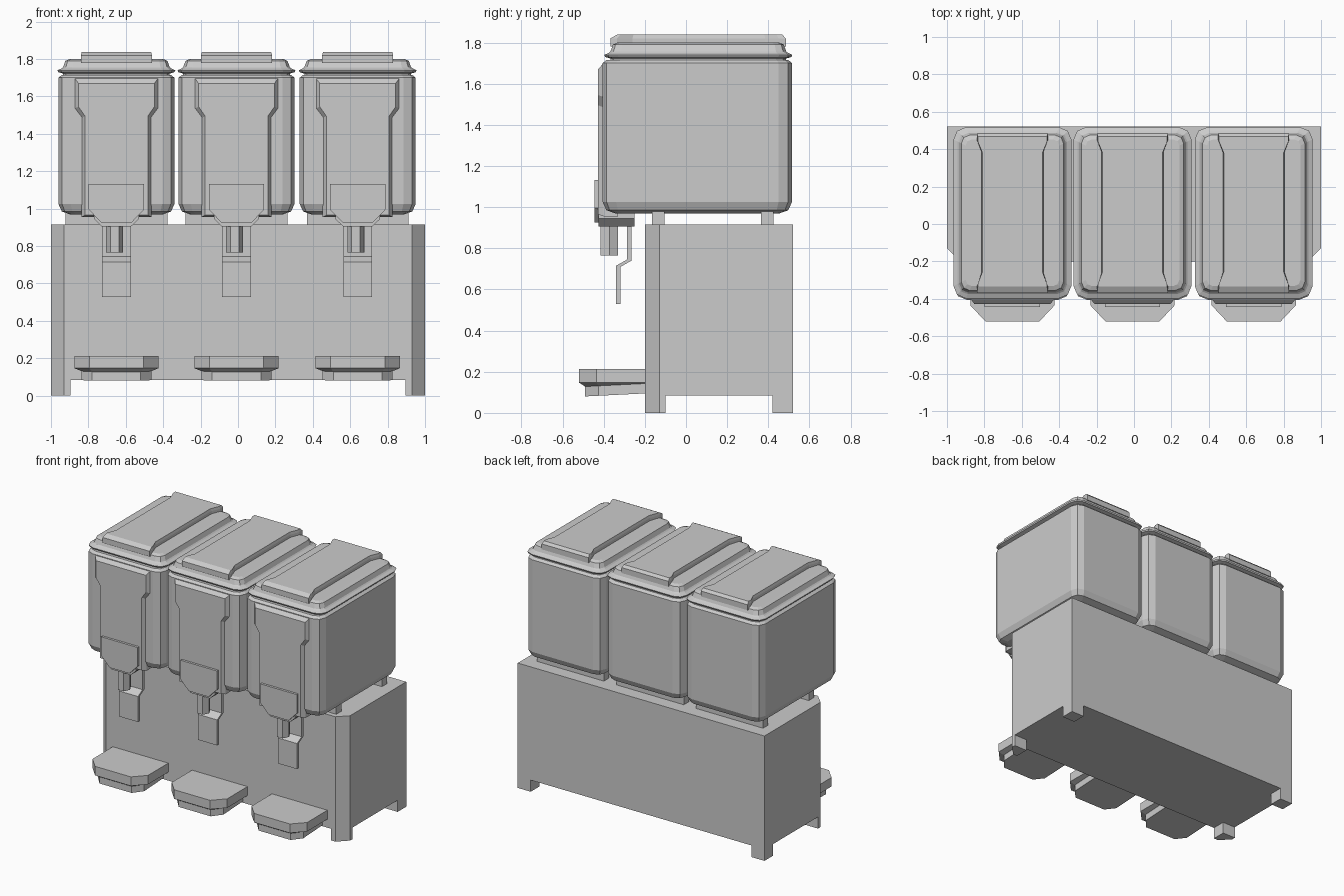
import bpy, bmesh, math

if "Cube" in bpy.data.objects:
    bpy.data.objects.remove(bpy.data.objects["Cube"])


def loft(name, rings):
    """Skin a list of equal-length point rings and cap both ends."""
    bm = bmesh.new()
    vr = [[bm.verts.new(p) for p in ring] for ring in rings]
    n = len(vr[0])
    for a, b in zip(vr, vr[1:]):
        for i in range(n):
            j = (i + 1) % n
            bm.faces.new((a[i], a[j], b[j], b[i]))
    bm.faces.new(vr[0])
    bm.faces.new(vr[-1])
    bmesh.ops.recalc_face_normals(bm, faces=bm.faces)
    me = bpy.data.meshes.new(name)
    bm.to_mesh(me)
    bm.free()
    ob = bpy.data.objects.new(name, me)
    bpy.context.collection.objects.link(ob)
    return ob


def prism_z(name, pts, z0, z1):
    return loft(name, [[(x, y, z) for x, y in pts] for z in (z0, z1)])


def box(name, x0, x1, y0, y1, z0, z1):
    return prism_z(name, [(x0, y0), (x1, y0), (x1, y1), (x0, y1)], z0, z1)


def mirrored(cx, half):
    """Half outline (half width, v) -> closed symmetric outline."""
    return [(cx + w, v) for w, v in half] + [(cx - w, v) for w, v in reversed(half)]


def round_rect(cx, cy, hx, hy, r, z):
    pts = []
    for k, (sx, sy) in enumerate([(1, 1), (-1, 1), (-1, -1), (1, -1)]):
        for s in range(3):
            a = math.pi / 2 * (k + s / 2)
            pts.append((cx + sx * (hx - r) + r * math.cos(a),
                        cy + sy * (hy - r) + r * math.sin(a), z))
    return pts


def inset_stack(name, cx, cy, hx, hy, r, profile):
    """Rounded-rectangle stack from (inset, z) pairs."""
    return loft(name, [round_rect(cx, cy, hx - d, hy - d, max(r - d * 0.5, 0.02), z)
                       for d, z in profile])


# Cabinet with chamfered front corners, and four corner feet
prism_z("cabinet", mirrored(0, [(0.93, -0.2), (1, -0.13), (1, 0.52)]), 0.085, 0.915)
for s, side in ((-1, "left"), (1, "right")):
    front = [(0.895, -0.2), (0.93, -0.2), (1, -0.13), (1, -0.1), (0.895, -0.1)]
    prism_z(f"front_foot_{side}", [(s * x, y) for x, y in front], 0, 0.085)
    back = [(0.895, 0.42), (1, 0.42), (1, 0.52), (0.895, 0.52)]
    prism_z(f"back_foot_{side}", [(s * x, y) for x, y in back], 0, 0.085)


def dispenser(cx, tag):
    # Support rails under the tank
    for y in (-0.165, 0.365):
        box(f"tank_rail_{tag}", cx - 0.272, cx + 0.272, y, y + 0.06, 0.91, 0.99)

    # Tank body
    inset_stack(f"tank_{tag}", cx, 0.055, 0.31, 0.46, 0.065,
                [(0.06, 0.97), (0.018, 0.985), (0, 1.025), (0, 1.70), (0.018, 1.715)])

    # Lid with groove, flared rim and sloped shoulder
    inset_stack(f"lid_{tag}", cx, 0.06, 0.315, 0.457, 0.065,
                [(0.03, 1.712), (0.03, 1.722), (0.004, 1.73), (0, 1.74), (0.022, 1.75),
                 (0.03, 1.757), (0.042, 1.79), (0.065, 1.80)])

    # Raised lid top, narrower in the middle
    lower = [(0.19, -0.368), (0.19, -0.335), (0.165, -0.26),
             (0.165, 0.385), (0.19, 0.45), (0.19, 0.485)]
    upper = [(0.185, -0.335), (0.185, -0.32), (0.16, -0.255),
             (0.16, 0.38), (0.185, 0.44), (0.185, 0.468)]
    low, up = mirrored(cx, lower), mirrored(cx, upper)
    loft(f"lid_top_{tag}", [[(x, y, 1.78) for x, y in low],
                            [(x, y, 1.82) for x, y in low],
                            [(x, y, 1.838) for x, y in up]])

    # Raised front panel, stepping in below the shoulder
    outer = mirrored(cx, [(0.225, 1.70), (0.225, 1.535), (0.187, 1.485), (0.187, 0.955)])
    inner = mirrored(cx, [(0.203, 1.67), (0.203, 1.545), (0.168, 1.495), (0.168, 0.965)])
    loft(f"front_panel_{tag}", [[(x, -0.33, z) for x, z in outer],
                                [(x, -0.40, z) for x, z in outer],
                                [(x, -0.428, z) for x, z in inner]])

    # Valve shield and housing
    shield = mirrored(cx, [(0.148, 1.133), (0.148, 0.995), (0.08, 0.925)])
    loft(f"valve_shield_{tag}", [[(x, y, z) for x, z in shield] for y in (-0.445, -0.42)])
    house = mirrored(cx, [(0.12, 0.985), (0.12, 0.945), (0.078, 0.905)])
    loft(f"valve_housing_{tag}", [[(x, y, z) for x, z in house] for y in (-0.425, -0.25)])

    # Six-sided spout
    spout = [(cx - 0.01 + 0.045 * math.cos(i * math.pi / 3),
              -0.373 + 0.05 * math.sin(i * math.pi / 3)) for i in range(6)]
    prism_z(f"spout_{tag}", spout, 0.765, 0.92)

    # Cranked push lever
    lever = [(-0.287, 0.92), (-0.287, 0.745), (-0.34, 0.715), (-0.34, 0.528),
             (-0.318, 0.528), (-0.318, 0.71), (-0.265, 0.74), (-0.265, 0.92)]
    loft(f"lever_{tag}", [[(cx + x, y, z) for y, z in lever] for x in (-0.077, 0.077)])

    # Drip tray with undercut base
    slab = mirrored(cx, [(0.145, -0.52), (0.225, -0.435), (0.225, -0.195)])
    base = mirrored(cx, [(0.13, -0.49), (0.187, -0.425), (0.187, -0.195)])
    tilt = lambda y, z, k: z + k * (y + 0.49)
    loft(f"drip_tray_{tag}", [[(x, y, 0.213) for x, y in slab],
                              [(x, y, 0.147) for x, y in slab],
                              [(x, y, tilt(y, 0.128, 0.05)) for x, y in base],
                              [(x, y, tilt(y, 0.08, 0.05)) for x, y in base]])


for cx, tag in ((-0.65, "left"), (-0.008, "middle"), (0.64, "right")):
    dispenser(cx, tag)
